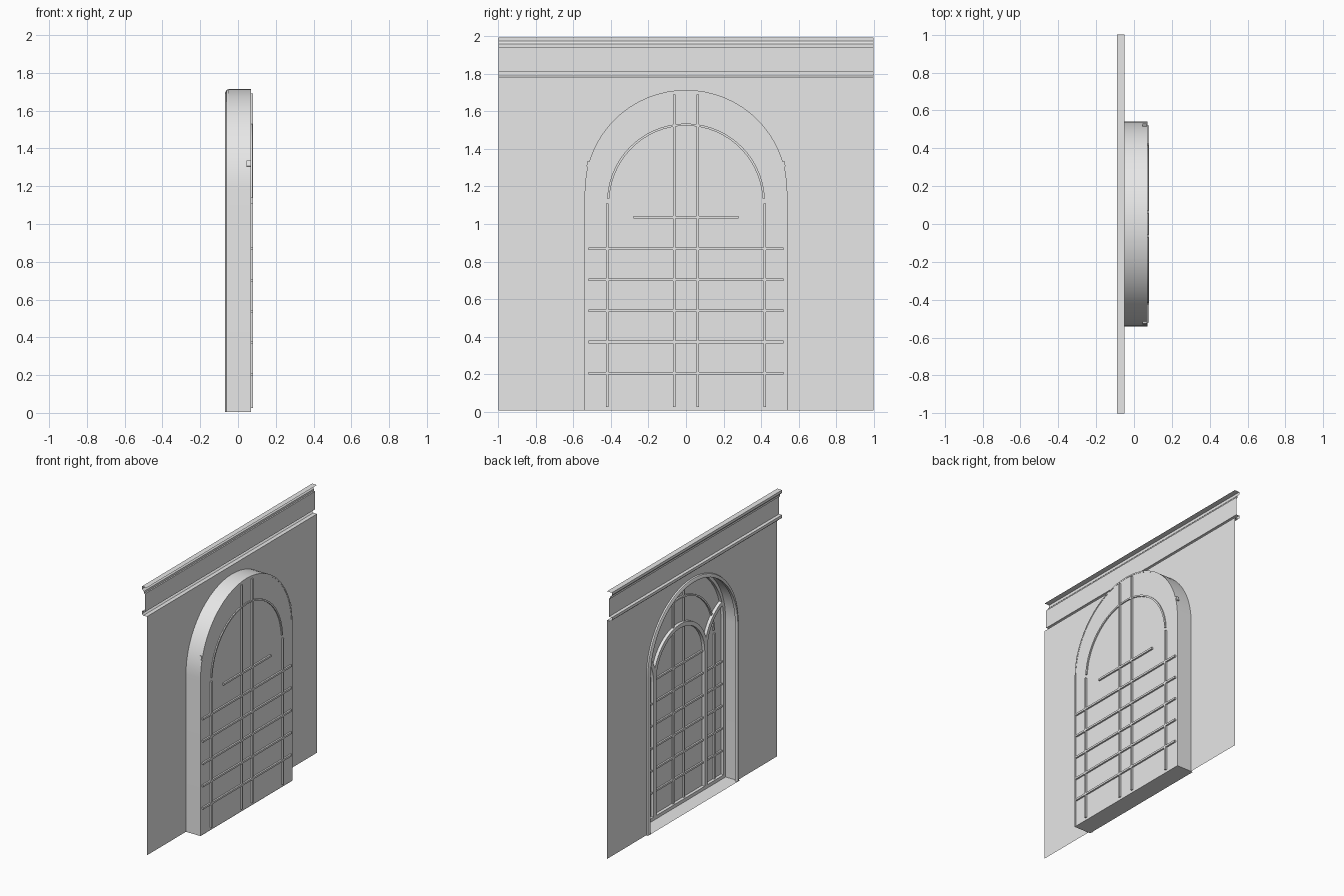
import bpy, math

if "Cube" in bpy.data.objects:
    bpy.data.objects.remove(bpy.data.objects["Cube"])

grey = bpy.data.materials.new("plain_grey")
grey.diffuse_color = (0.8, 0.8, 0.8, 1)
grey.use_nodes = True
grey.node_tree.nodes["Principled BSDF"].inputs["Base Color"].default_value = grey.diffuse_color

BASE, SPRING = 0.005, 1.175      # foot of the wall, start of the big arch


def make(name, verts, faces, smooth=False):
    me = bpy.data.meshes.new(name)
    me.from_pydata(verts, [], faces)
    me.materials.append(grey)
    me.update()
    ob = bpy.data.objects.new(name, me)
    bpy.context.collection.objects.link(ob)
    if smooth:
        bpy.ops.object.select_all(action='DESELECT')
        ob.select_set(True)
        bpy.context.view_layer.objects.active = ob
        bpy.ops.object.shade_smooth_by_angle(angle=math.radians(30))
    return ob


def arc(r, cy, cz, a0=0, a1=180, n=32, foot=None):
    """Points (y, z) on an arc, with straight legs down to foot if given."""
    pts = []
    for i in range(n + 1):
        a = math.radians(a0 + (a1 - a0) * i / n)
        pts.append((cy + r * math.cos(a), cz + r * math.sin(a)))
    if foot is not None:
        pts = [(cy + r, foot)] + pts + [(cy - r, foot)]
    return pts


def sweep(name, profile, cy, cz, closed=True, **kw):
    """Carry a profile of (x, radius) points round an arch."""
    rings = [[(x, y, z) for y, z in arc(r, cy, cz, **kw)] for x, r in profile]
    n, m = len(rings[0]), len(rings)
    verts = [v for ring in rings for v in ring]
    faces = []
    for j in range(m if closed else m - 1):
        k = (j + 1) % m
        for i in range(n - 1):
            faces.append((j * n + i, j * n + i + 1, k * n + i + 1, k * n + i))
    if closed:
        faces.append(tuple(j * n for j in reversed(range(m))))
        faces.append(tuple(j * n + n - 1 for j in range(m)))
    return make(name, verts, faces, True)


def box(name, x0, x1, y0, y1, z0, z1):
    v = [(x, y, z) for x in (x0, x1) for y in (y0, y1) for z in (z0, z1)]
    f = [(0, 1, 3, 2), (4, 6, 7, 5), (0, 4, 5, 1), (2, 3, 7, 6), (0, 2, 6, 4), (1, 5, 7, 3)]
    return make(name, v, f)


def rect(x0, x1, r, w):
    return [(x0, r - w / 2), (x1, r - w / 2), (x1, r + w / 2), (x0, r + w / 2)]


# Wall sheet with arched opening
outline = [(1, BASE)] + arc(0.535, 0, SPRING, foot=BASE) + [(-1, BASE), (-1, 1.78), (1, 1.78)]
make("wall", [(-0.05, y, z) for y, z in outline], [tuple(reversed(range(len(outline))))])

# Cornice: open sheet profile along the wall top
prof = [(-0.05, 1.78), (-0.08, 1.78), (-0.09, 1.79), (-0.09, 1.81), (-0.065, 1.81),
        (-0.065, 1.945), (-0.075, 1.945), (-0.075, 1.96), (-0.09, 1.975), (-0.09, 1.995), (-0.05, 1.995)]
make("cornice", [(x, y, z) for y in (-1, 1) for x, z in prof],
     [(i, i + 1, i + 12, i + 11) for i in range(10)])

# Raised trim and deep reveal around the opening
sweep("arch_trim", [(-0.045, 0.54), (-0.06, 0.535), (-0.068, 0.52), (-0.068, 0.512), (-0.045, 0.512)],
      0, SPRING, foot=BASE)
sweep("arch_reveal", [(-0.05, 0.54), (0.07, 0.54), (0.07, 0.53), (-0.05, 0.53)],
      0, SPRING, foot=BASE)
make("reveal_floor", [(-0.065, -0.54, BASE), (0.07, -0.54, BASE), (0.07, 0.54, BASE), (-0.065, 0.54, BASE)],
     [(0, 1, 2, 3)])

# Window pane closing the recess
pane = arc(0.535, 0, SPRING, foot=BASE)
make("window_pane", [(0.068, y, z) for y, z in pane], [tuple(range(len(pane)))])

# Window frame inside the recess
sweep("window_frame", rect(0.045, 0.068, 0.52, 0.025), 0, SPRING, foot=BASE)
box("frame_bottom", 0.045, 0.068, -0.52, 0.52, BASE, 0.03)

# Central arched light and the half arches springing off it
sweep("central_arch", rect(0.045, 0.068, 0.3, 0.03), 0, 1.03, foot=BASE)
sweep("side_arch_left", rect(0.045, 0.068, 0.3, 0.03), -0.6, 1.03, a0=0, a1=76, n=14)
sweep("side_arch_right", rect(0.045, 0.068, 0.3, 0.03), 0.6, 1.03, a0=104, a1=180, n=14)

# Thin glazing bars passing through the pane
X0, X1, W = 0.056, 0.08, 0.007
for i in range(5):
    z = 0.205 + 0.166 * i
    box(f"cross_bar_{i + 1}", X0, X1, -0.52, 0.52, z - W, z + W)
box("transom_bar", X0, X1, -0.28, 0.28, 1.035 - W, 1.035 + W)
for s, side in ((-1, "left"), (1, "right")):
    box(f"inner_upright_{side}", X0, X1, s * 0.063 - W, s * 0.063 + W, 0.025, 1.69)
    box(f"outer_upright_{side}", X0, X1, s * 0.42 - W, s * 0.42 + W, 0.025, 1.11)
sweep("arched_bar", rect(X0, 0.076, 0.415, 0.012), 0, 1.115, a0=3, a1=177, n=30)
